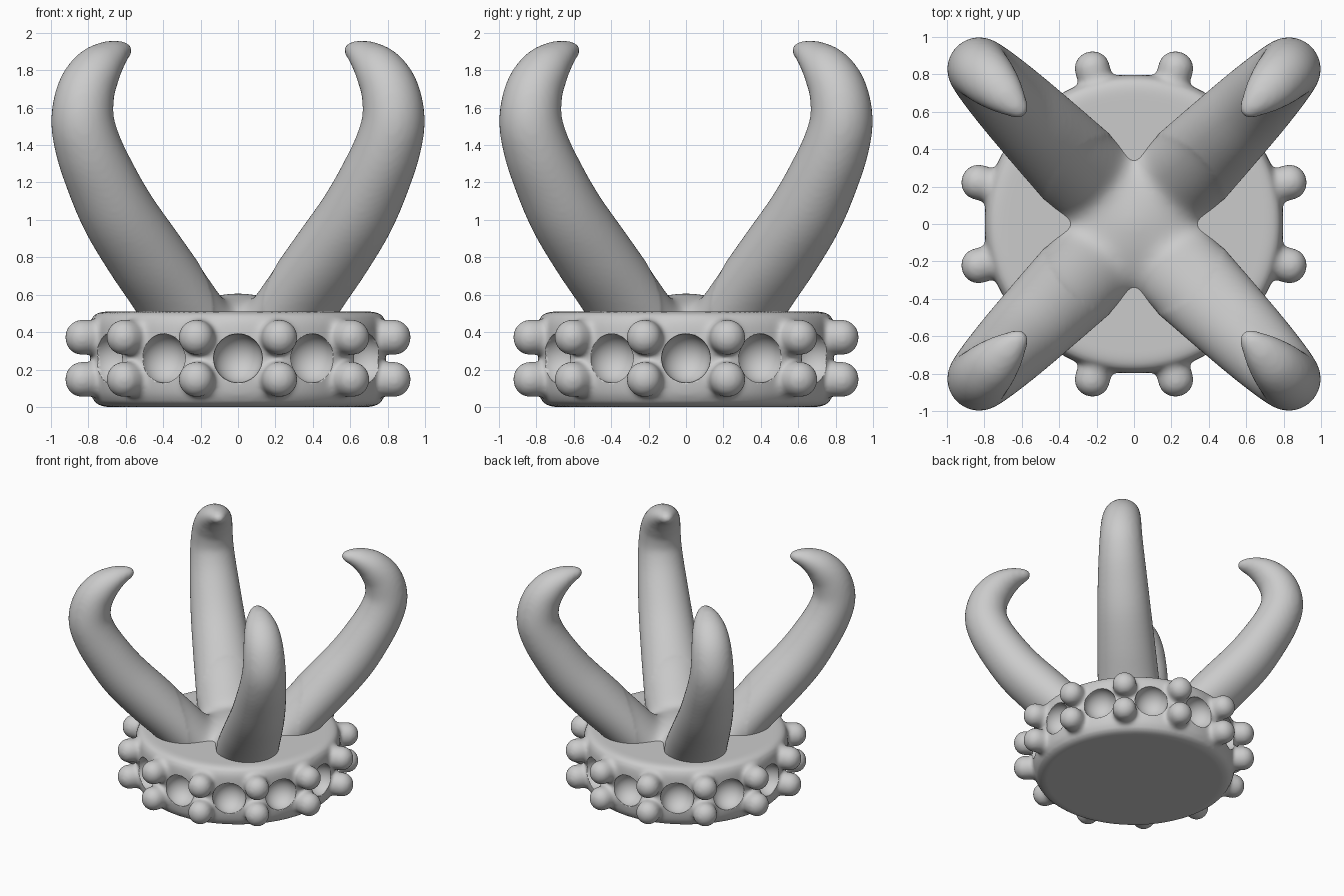
import bpy, bmesh
from math import sin, cos, pi, radians, hypot, sqrt
from mathutils import Matrix, Vector

if "Cube" in bpy.data.objects:
    bpy.data.objects.remove(bpy.data.objects["Cube"])


def make_object(name, bm):
    bmesh.ops.recalc_face_normals(bm, faces=bm.faces)
    mesh = bpy.data.meshes.new(name)
    bm.to_mesh(mesh)
    bm.free()
    obj = bpy.data.objects.new(name, mesh)
    bpy.context.collection.objects.link(obj)
    return obj


def shade(obj, angle):
    bpy.ops.object.select_all(action='DESELECT')
    bpy.context.view_layer.objects.active = obj
    obj.select_set(True)
    bpy.ops.object.shade_smooth_by_angle(angle=radians(angle))


def fuse(obj, voxel, passes, blend_zone):
    """Merge overlapping shells into one skin, then soften the joints inside blend_zone."""
    mod = obj.modifiers.new("fuse", 'REMESH')
    mod.mode = 'VOXEL'
    mod.voxel_size = voxel
    bpy.context.view_layer.objects.active = obj
    bpy.ops.object.modifier_apply(modifier=mod.name)
    bm = bmesh.new()
    bm.from_mesh(obj.data)
    joint = [v for v in bm.verts if blend_zone(v.co)]
    for i in range(passes):
        bmesh.ops.smooth_vert(bm, verts=joint, factor=0.5,
                              use_axis_x=True, use_axis_y=True, use_axis_z=True)
        if i < 4:
            bmesh.ops.smooth_vert(bm, verts=bm.verts, factor=0.5,
                                  use_axis_x=True, use_axis_y=True, use_axis_z=True)
    bm.to_mesh(obj.data)
    bm.free()


def skin(bm, rings):
    """Bridge closed rings of points and cap both ends."""
    loops = [[bm.verts.new(p) for p in ring] for ring in rings]
    n = len(loops[0])
    for a, b in zip(loops, loops[1:]):
        for i in range(n):
            j = (i + 1) % n
            bm.faces.new((a[i], a[j], b[j], b[i]))
    bm.faces.new(loops[0][::-1])
    bm.faces.new(loops[-1])


def lathe(bm, profile, n, matrix=Matrix()):
    skin(bm, [[matrix @ Vector((r * cos(2 * pi * i / n), r * sin(2 * pi * i / n), z))
               for i in range(n)] for r, z in profile])


def catmull(points, steps):
    pts = [Vector(p) for p in points]
    pts = [2 * pts[0] - pts[1]] + pts + [2 * pts[-1] - pts[-2]]
    out = []
    for a, b, c, d in zip(pts, pts[1:], pts[2:], pts[3:]):
        for s in range(steps):
            t = s / steps
            out.append(0.5 * (2 * b + (c - a) * t + (2 * a - 5 * b + 4 * c - d) * t * t
                              + (3 * b - a - 3 * c + d) * t ** 3))
    return out + [pts[-2]]


# Round base with softened rims
bm = bmesh.new()
lathe(bm, [(0.70, 0), (0.735, 0.006), (0.765, 0.025), (0.787, 0.06), (0.797, 0.11),
           (0.80, 0.18), (0.80, 0.36), (0.797, 0.43), (0.787, 0.47), (0.765, 0.495),
           (0.735, 0.507), (0.70, 0.51)], 96)

# Two rows of rounded studs growing out of the base
stud = [(0.095, 0.70), (0.094, 0.866)]
stud += [(0.094 * cos(t * pi / 14), 0.866 + 0.087 * sin(t * pi / 14)) for t in range(1, 7)]
stud.append((0.004, 0.953))
for k in range(12):
    for z in (0.147, 0.372):
        m = (Matrix.Translation((0, 0, z)) @ Matrix.Rotation(radians(15 + 30 * k), 4, 'Z')
             @ Matrix.Rotation(pi / 2, 4, 'Y'))
        lathe(bm, stud, 32, m)
base = make_object("studded_base", bm)
fuse(base, 0.0125, 10, lambda p: 0.77 < hypot(p.x, p.y) < 0.835 and 0.03 < p.z < 0.48)

# Twelve round hollows cut into the side of the base
bm = bmesh.new()
for k in range(12):
    a = radians(30 * k)
    bmesh.ops.create_uvsphere(bm, u_segments=32, v_segments=20, radius=0.131,
                              matrix=Matrix.Translation((0.79 * cos(a), 0.79 * sin(a), 0.26)))
cutter = make_object("hollow_cutter", bm)
shade(cutter, 60)
cutter.hide_render = True
cutter.hide_set(True)
mod = base.modifiers.new("hollows", 'BOOLEAN')
mod.operation = 'DIFFERENCE'
mod.solver = 'EXACT'
mod.object = cutter
shade(base, 60)

# Four curved horns: front-view x, z, in-plane radius and sideways radius along the centre line
path = catmull([(0.04, 0.17, 0.20, 0.265), (0.215, 0.40, 0.195, 0.258),
                (0.37, 0.63, 0.195, 0.243), (0.503, 0.822, 0.20, 0.229),
                (0.635, 1.025, 0.195, 0.213), (0.733, 1.222, 0.184, 0.197),
                (0.80, 1.39, 0.175, 0.182), (0.831, 1.54, 0.167, 0.169),
                (0.812, 1.69, 0.152, 0.158), (0.757, 1.80, 0.128, 0.142),
                (0.695, 1.865, 0.094, 0.114), (0.645, 1.895, 0.066, 0.082),
                (0.608, 1.905, 0.046, 0.053), (0.59, 1.906, 0.03, 0.035),
                (0.583, 1.906, 0.01, 0.01)], 5)
bm = bmesh.new()
for k in range(4):
    turn = Matrix.Rotation(radians(45 + 90 * k), 3, 'Z')
    rings = []
    for i, (x, z, r, w) in enumerate(path):
        p, q = path[max(i - 1, 0)], path[min(i + 1, len(path) - 1)]
        dx, dz = (q[0] - p[0]) * sqrt(2), q[1] - p[1]
        size = hypot(dx, dz)
        side = Vector((dz / size, 0, -dx / size))
        centre = Vector((x * sqrt(2), 0, z))
        rings.append([turn @ (centre + r * side * cos(2 * pi * j / 32)
                      + Vector((0, w * sin(2 * pi * j / 32), 0))) for j in range(32)])
    skin(bm, rings)

# Rounded hub filling the saddle between the horns
bmesh.ops.create_uvsphere(bm, u_segments=48, v_segments=24, radius=0.43,
                          matrix=Matrix.Translation((0, 0, 0.31)) @ Matrix.Diagonal((1, 1, 0.7, 1)))
horns = make_object("horns", bm)

# Fuse the horns into one body with a soft saddle where they meet
fuse(horns, 0.016, 60, lambda p: hypot(p.x, p.y) < 0.5 and p.z > 0.35)
shade(horns, 80)
